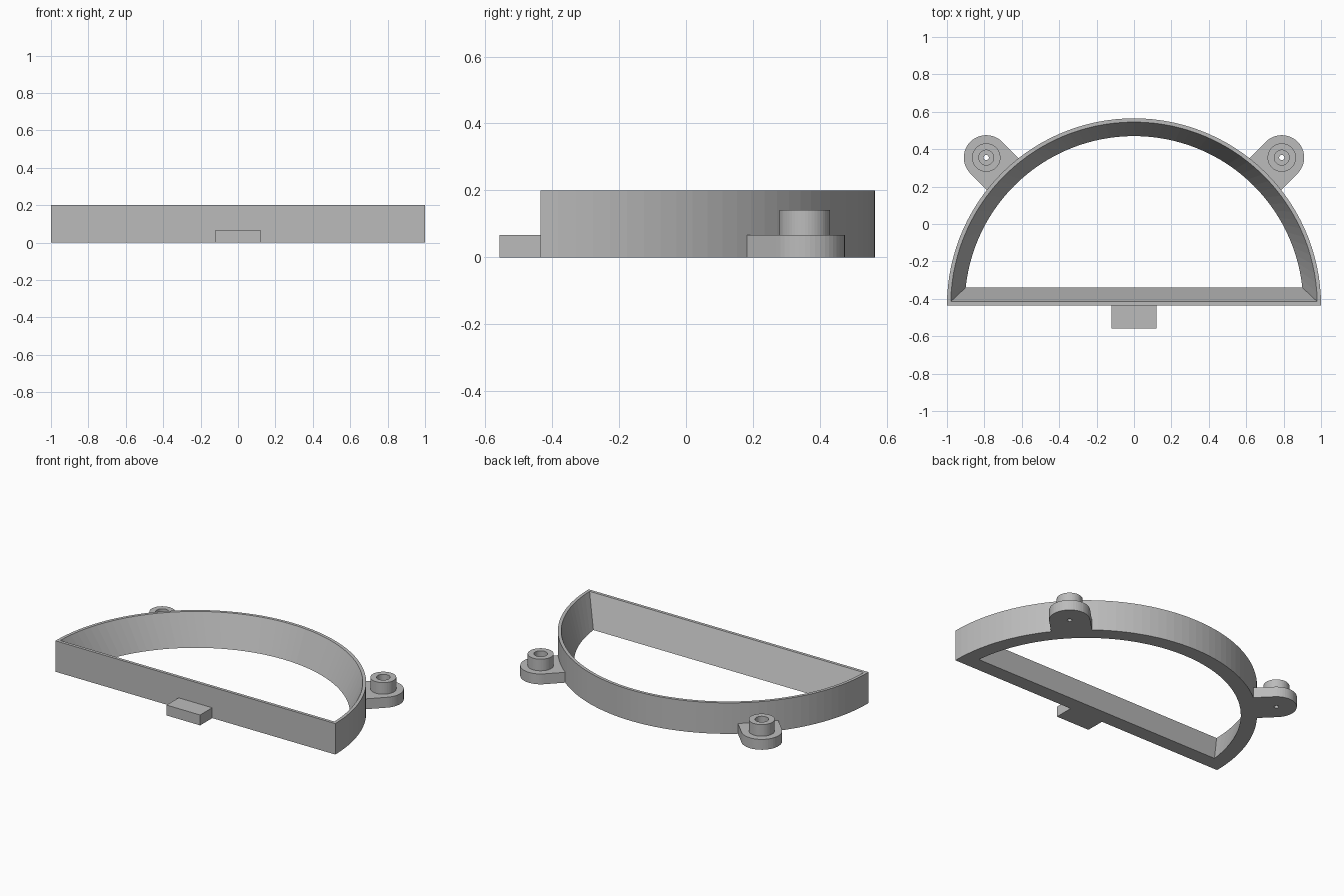
import bpy, bmesh
from math import sin, cos, pi, asin, hypot

if "Cube" in bpy.data.objects:
    bpy.data.objects.remove(bpy.data.objects["Cube"])

GREY = (0.5, 0.5, 0.5, 1)
grey = bpy.data.materials.new("plain grey")
grey.use_nodes = True
grey.diffuse_color = GREY
grey.node_tree.nodes["Principled BSDF"].inputs["Base Color"].default_value = GREY

FLAT_Y = -0.435     # straight side of the frame, also the arc centre
HEIGHT = 0.2
PAD_TOP = 0.067


def finish(name, bm):
    bmesh.ops.recalc_face_normals(bm, faces=bm.faces)
    mesh = bpy.data.meshes.new(name)
    bm.to_mesh(mesh)
    bm.free()
    mesh.materials.append(grey)
    obj = bpy.data.objects.new(name, mesh)
    bpy.context.collection.objects.link(obj)
    return obj


def loft_closed(name, loops):
    """Join equal-length loops in sequence, the last back to the first."""
    bm = bmesh.new()
    rings = [[bm.verts.new(p) for p in loop] for loop in loops]
    n = len(rings[0])
    for k, a in enumerate(rings):
        b = rings[(k + 1) % len(rings)]
        for i in range(n):
            j = (i + 1) % n
            bm.faces.new((a[i], a[j], b[j], b[i]))
    return finish(name, bm)


# Half-round frame with a wall that thickens towards the bottom
def half_round(inset, z, steps=60):
    r = 1 - inset
    start = asin(inset / r)
    angles = [start + (pi - 2 * start) * i / steps for i in range(steps + 1)]
    return [(r * cos(a), FLAT_Y + r * sin(a), z) for a in angles]


loft_closed("half_round_frame", [half_round(0, 0), half_round(0, HEIGHT),
                                 half_round(0.02, HEIGHT), half_round(0.095, 0)])

# Screw lugs: rounded pad, raised boss, counterbore and through hole
SEGMENTS = 48
PAD_R = 0.12
PAD_REACH = 0.157
LUG_X, LUG_Y = 0.79, 0.355


def circle(r):
    return [(r * cos(2 * pi * i / SEGMENTS), r * sin(2 * pi * i / SEGMENTS))
            for i in range(SEGMENTS)]


def pad_outline():
    points = []
    for x, y in circle(1):
        scale = PAD_R
        if x < -1e-6:
            scale = min(PAD_R / max(abs(y), 1e-6), PAD_REACH / -x)
        points.append((x * scale, y * scale))
    return points


def screw_lug(name, side):
    def place(points, z):
        c = cos(pi / 4)
        return [(side * (LUG_X + c * (x - y)), LUG_Y + c * (x + y), z)
                for x, y in points]

    loft_closed(name, [
        place(circle(0.014), 0), place(pad_outline(), 0),
        place(pad_outline(), PAD_TOP), place(circle(0.076), PAD_TOP),
        place(circle(0.076), 0.142), place(circle(0.04), 0.142),
        place(circle(0.04), 0.03), place(circle(0.014), 0.03)])


screw_lug("left_screw_lug", 1)
screw_lug("right_screw_lug", -1)

# Front tab, sunk slightly into the straight wall
bm = bmesh.new()
bmesh.ops.create_cube(bm, size=1)
back, front = FLAT_Y + 0.02, -0.558
for v in bm.verts:
    v.co = (v.co.x * 0.24, back if v.co.y > 0 else front, PAD_TOP if v.co.z > 0 else 0)
finish("front_tab", bm)
